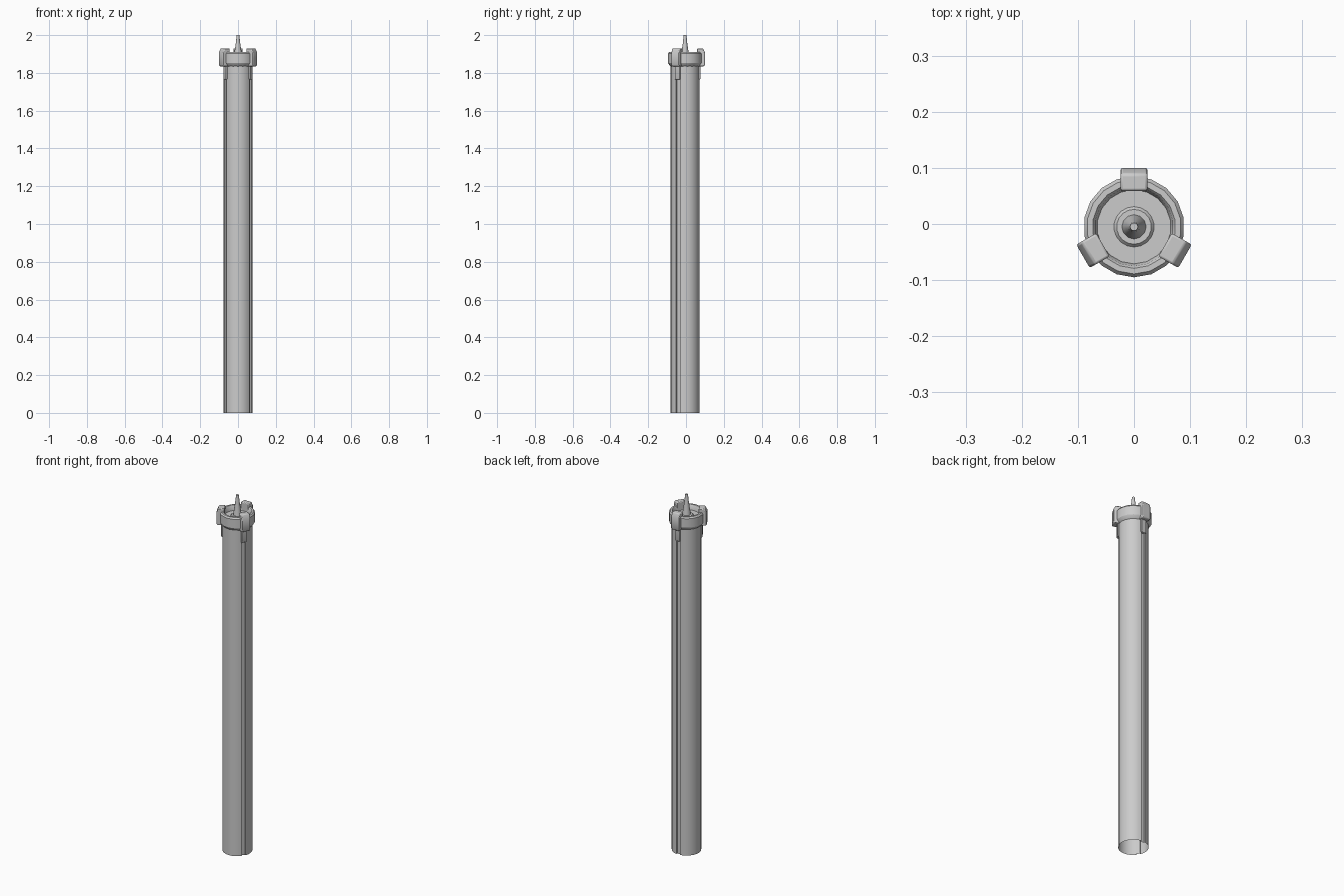
import bpy, bmesh, math
from mathutils import Vector

if "Cube" in bpy.data.objects:
    bpy.data.objects.remove(bpy.data.objects["Cube"])

CY = -0.005          # axis of the column in y
SIDES = 18
ANGLES = [math.radians(a) for a in (90, 210, 330)]

grey = bpy.data.materials.new("mid grey")
grey.diffuse_color = (0.6, 0.6, 0.6, 1)
grey.use_nodes = True
grey.node_tree.nodes["Principled BSDF"].inputs["Base Color"].default_value = grey.diffuse_color


def finish(name, bm, angle=30, bevel=0):
    bmesh.ops.recalc_face_normals(bm, faces=bm.faces)
    mesh = bpy.data.meshes.new(name)
    bm.to_mesh(mesh)
    bm.free()
    mesh.materials.append(grey)
    ob = bpy.data.objects.new(name, mesh)
    ob.location.y = CY
    bpy.context.collection.objects.link(ob)
    if bevel:
        mod = ob.modifiers.new("soft edges", 'BEVEL')
        mod.width, mod.segments = bevel, 2
    bpy.ops.object.select_all(action='DESELECT')
    bpy.context.view_layer.objects.active = ob
    ob.select_set(True)
    bpy.ops.object.shade_smooth_by_angle(angle=math.radians(angle))
    return ob


def bridge(bm, loops):
    for a, b in zip(loops, loops[1:]):
        n = len(a)
        for i in range(n):
            bm.faces.new((a[i], a[(i + 1) % n], b[(i + 1) % n], b[i]))


def lathe(name, profile, sides, cap_start=False, cap_end=False, angle=30):
    bm = bmesh.new()
    loops = []
    for r, z in profile:
        loops.append([bm.verts.new((r * math.cos(t), r * math.sin(t), z))
                      for t in (math.pi / 2 + math.tau * i / sides for i in range(sides))])
    bridge(bm, loops)
    if cap_start:
        bm.faces.new(loops[0])
    if cap_end:
        bm.faces.new(loops[-1])
    return finish(name, bm, angle)


def radial_block(name, profile, half_width, angle, bevel):
    """Side profile (radius, height) extruded sideways and turned to an angle."""
    bm = bmesh.new()
    out = Vector((math.cos(angle), math.sin(angle), 0))
    side = Vector((-out.y, out.x, 0))
    loops = [[bm.verts.new(out * r + side * s + Vector((0, 0, z))) for r, z in profile]
             for s in (-half_width, half_width)]
    bridge(bm, loops)
    for loop in loops:
        bm.faces.new(loop)
    return finish(name, bm, 40, bevel)


# Hollow shaft: three arcs separated by shallow vertical grooves, open below
R, DEPTH, STEPS = 0.076, 0.007, 8
half = math.asin(0.011 / R)
section = []
for a in ANGLES:
    section += [((R - DEPTH), a - half), ((R - DEPTH), a + half)]
    span = math.tau / 3 - 2 * half
    section += [(R, a + half + span * i / STEPS) for i in range(STEPS + 1)]
bm = bmesh.new()
bridge(bm, [[bm.verts.new((r * math.cos(t), r * math.sin(t), z)) for r, t in section]
            for z in (0, 1.85)])
finish("shaft", bm)

# Collar with a recessed floor and a raised boss around the spike
lathe("collar", [(0.074, 1.833), (0.084, 1.842), (0.090, 1.852), (0.090, 1.902),
                 (0.084, 1.91), (0.074, 1.91), (0.070, 1.905), (0.066, 1.882),
                 (0.036, 1.882), (0.031, 1.888), (0.012, 1.888)],
      SIDES, cap_end=True)

# Tapered spike
lathe("spike", [(0.022, 1.886), (0.018, 1.915), (0.012, 1.955), (0.007, 2.0)],
      12, cap_end=True, angle=40)

# Three clamps over the collar, each with a prong running down the groove
for i, a in enumerate(ANGLES, 1):
    radial_block(f"clamp_{i}", [(0.064, 1.835), (0.101, 1.835), (0.105, 1.842),
                                (0.105, 1.908), (0.094, 1.93), (0.064, 1.93)],
                 0.024, a, 0.004)
    radial_block(f"prong_{i}", [(0.066, 1.765), (0.080, 1.765), (0.082, 1.77),
                                (0.082, 1.85), (0.066, 1.85)],
                 0.015, a, 0.002)
